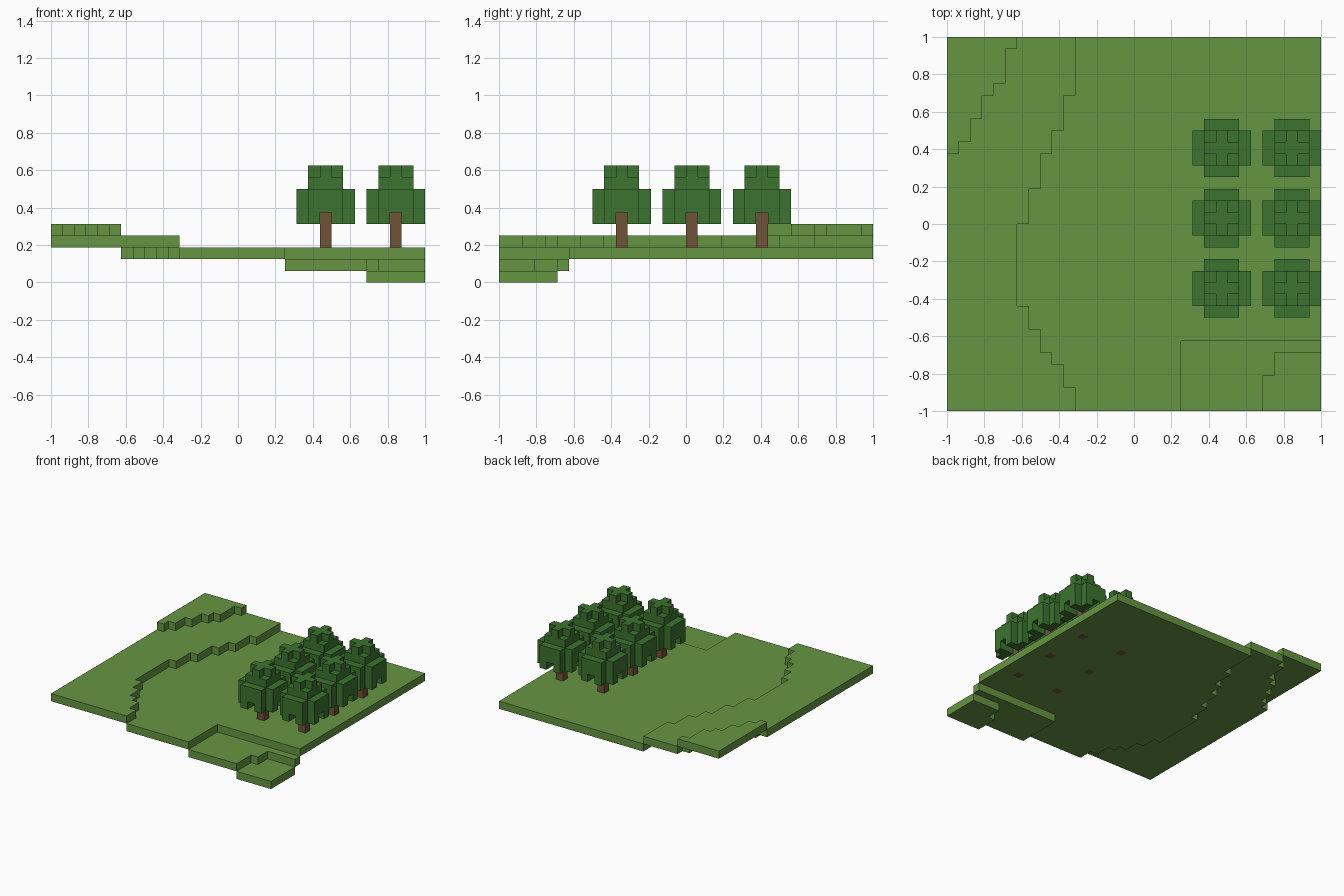
import bpy
import bmesh
from mathutils import Vector

if "Cube" in bpy.data.objects:
    bpy.data.objects.remove(bpy.data.objects["Cube"], do_unlink=True)

UNIT = 1 / 16   # edge of one block
GRID = 32       # blocks along each side


def make_material(name, rgb):
    linear = [((c / 255 + 0.055) / 1.055) ** 2.4 for c in rgb] + [1]
    mat = bpy.data.materials.new(name)
    mat.use_nodes = True
    mat.diffuse_color = linear
    mat.node_tree.nodes["Principled BSDF"].inputs["Base Color"].default_value = linear
    return mat


grass = make_material("grass green", (102, 149, 66))
leaf = make_material("leaf green", (60, 115, 47))
bark = make_material("bark brown", (112, 84, 56))


def build_blocks(name, cells, mat):
    """Skin a set of block cells, keeping only the exposed sides."""
    bm = bmesh.new()
    for cell in cells:
        middle = Vector(cell) + Vector((0.5, 0.5, 0.5))
        for axis in range(3):
            for sign in (-1, 1):
                normal = Vector((0, 0, 0))
                normal[axis] = sign
                if tuple(int(c + n) for c, n in zip(cell, normal)) in cells:
                    continue
                u = Vector((0, 0, 0))
                u[(axis + 1) % 3] = 0.5
                v = normal.cross(u)
                centre = middle + normal / 2
                corners = [centre + d for d in (-u - v, u - v, u + v, v - u)]
                bm.faces.new([bm.verts.new(Vector((c.x - GRID / 2, c.y - GRID / 2, c.z)) * UNIT)
                              for c in corners])
    bmesh.ops.remove_doubles(bm, verts=bm.verts[:], dist=UNIT / 100)
    bmesh.ops.dissolve_limit(bm, angle_limit=0.01, verts=bm.verts[:], edges=bm.edges[:])
    mesh = bpy.data.meshes.new(name)
    bm.to_mesh(mesh)
    bm.free()
    mesh.materials.append(mat)
    obj = bpy.data.objects.new(name, mesh)
    bpy.context.collection.objects.link(obj)
    return obj


def rows(runs):
    """Expand (row count, width) runs into one width per row, front to back."""
    return [width for count, width in runs for _ in range(count)]


# Widths of the two raised terraces, measured from the -x edge
terrace = rows([(2, 11), (2, 10), (1, 9), (2, 8), (2, 7), (7, 6),
                (3, 7), (3, 8), (2, 9), (3, 10), (5, 11)])
hill = rows([(22, 0), (1, 1), (2, 2), (2, 3), (1, 4), (3, 5), (1, 6)])


def level(i, j):
    if i < hill[j]:
        return 4
    if i < terrace[j]:
        return 3
    if (i >= 28 and j < 5) or (i >= 27 and j < 3):
        return 0
    if i >= 20 and j < 6:
        return 1
    return 2


tree_spots = [(i, j) for i in (23, 29) for j in (10, 16, 22)]

# Terrain, one block thick, with the trunks rooted through it
ground = {(i, j, level(i, j)) for i in range(GRID) for j in range(GRID)
          if (i, j) not in tree_spots}
build_blocks("ground", ground, grass)


def has_leaf(x, y, z):
    x, y = abs(x), abs(y)
    if z == 5:                        # skirt, open along both axes
        return x > 0 and y > 0 and x + y < 4
    if z < 8:                         # wide middle without corners
        return x + y < 4
    if z == 8:                        # narrow square
        return max(x, y) < 2
    return x + y < 2                  # cross on top


# Trees
for n, (i, j) in enumerate(tree_spots, 1):
    build_blocks(f"trunk_{n}", {(i, j, z) for z in range(2, 6)}, bark)
    build_blocks(f"leaves_{n}", {(i + x, j + y, z) for x in range(-2, 3)
                                 for y in range(-2, 3) for z in range(5, 10)
                                 if has_leaf(x, y, z)}, leaf)
